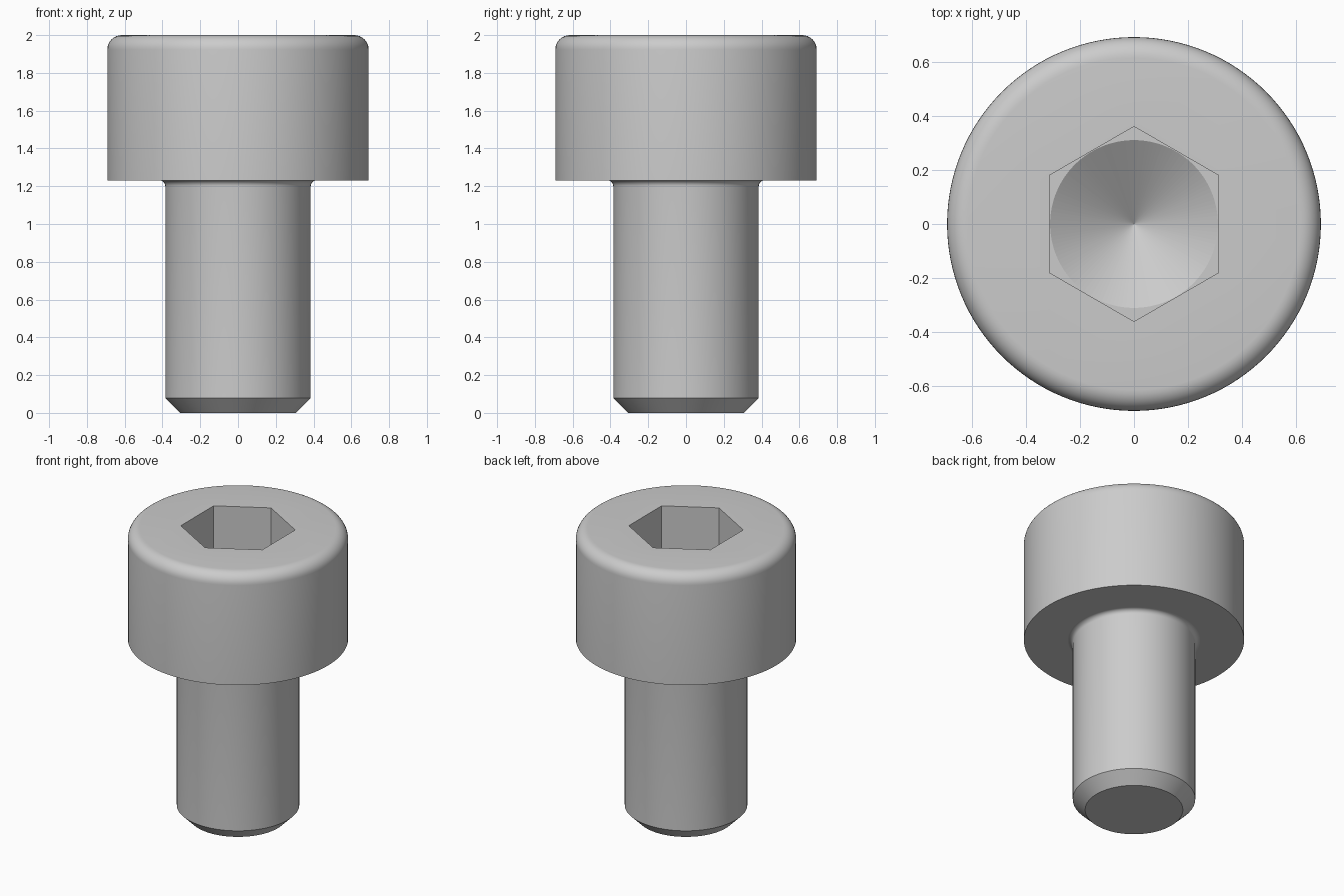
import bpy, bmesh
from math import sin, cos, pi, sqrt, radians

if "Cube" in bpy.data.objects:
    bpy.data.objects.remove(bpy.data.objects["Cube"], do_unlink=True)

# Main dimensions
SEGS = 128
HEAD_R, SHANK_R, SEAT_Z, TOP_Z = 0.692, 0.385, 1.231, 2.0
ROUND, FILLET, CHAMFER = 0.077, 0.031, 0.078
KEY_R = 0.3125                      # half the width across flats
FLOOR_Z, TIP_Z = 1.662, 1.454       # socket floor and drill point

steel = bpy.data.materials.new("steel grey")
steel.use_nodes = True
grey = (0.6, 0.6, 0.6, 1)
steel.diffuse_color = grey
steel.node_tree.nodes["Principled BSDF"].inputs["Base Color"].default_value = grey


def lathe(bm, profile, segs):
    """Revolve (radius, z) points about z; a zero radius makes a pole."""
    rings = []
    for r, z in profile:
        n = segs if r > 0 else 1
        rings.append([bm.verts.new((r * sin(2 * pi * i / segs),
                                    r * cos(2 * pi * i / segs), z)) for i in range(n)])
    for a, b in zip(rings, rings[1:]):
        for i in range(segs):
            j = (i + 1) % segs
            quad = [a[i % len(a)], a[j % len(a)], b[j % len(b)], b[i % len(b)]]
            bm.faces.new(list(dict.fromkeys(quad)))
    return rings


def fill_between(bm, outer, inner):
    """Flat fill between two closed rings of vertices."""
    edges = []
    for ring in (outer, inner):
        for i, v in enumerate(ring):
            w = ring[(i + 1) % len(ring)]
            edges.append(bm.edges.get((v, w)) or bm.edges.new((v, w)))
    bmesh.ops.triangle_fill(bm, edges=edges, use_beauty=True, normal=(0, 0, 1))


def arc(cx, cz, r, start, end, steps=8):
    angles = [radians(start + (end - start) * i / steps) for i in range(steps + 1)]
    return [(cx + r * cos(a), cz + r * sin(a)) for a in angles]


def finish(bm, name):
    bmesh.ops.recalc_face_normals(bm, faces=bm.faces)
    mesh = bpy.data.meshes.new(name)
    bm.to_mesh(mesh)
    bm.free()
    mesh.materials.append(steel)
    obj = bpy.data.objects.new(name, mesh)
    bpy.context.collection.objects.link(obj)
    bpy.ops.object.select_all(action="DESELECT")
    obj.select_set(True)
    bpy.context.view_layer.objects.active = obj
    bpy.ops.object.shade_smooth_by_angle(angle=radians(30))
    return obj


# Cylindrical head with rounded rim, hexagonal socket and conical socket floor
bm = bmesh.new()
rim = lathe(bm, [(0, SEAT_Z), (HEAD_R, SEAT_Z)]
            + arc(HEAD_R - ROUND, TOP_Z - ROUND, ROUND, 0, 90), SEGS)[-1]
corner_r = KEY_R * 2 / sqrt(3)
hex_top, hex_floor = lathe(bm, [(corner_r, TOP_Z), (corner_r, FLOOR_Z)], 6)
cone_rim = lathe(bm, [(KEY_R - 0.002, FLOOR_Z), (0, TIP_Z)], SEGS)[0]
fill_between(bm, rim, hex_top)
fill_between(bm, hex_floor, cone_rim)
head = finish(bm, "head")
for face in head.data.polygons:     # crisp shading towards the cone tip
    if TIP_Z < face.center.z < FLOOR_Z - 0.01 and face.center.xy.length < KEY_R * 0.9:
        face.use_smooth = False

# Plain shank with chamfered end and a small fillet under the head
bm = bmesh.new()
lathe(bm, [(0, 0), (SHANK_R - CHAMFER, 0), (SHANK_R, CHAMFER)]
      + arc(SHANK_R + FILLET, SEAT_Z - FILLET, FILLET, 180, 90), SEGS)
finish(bm, "shank")
